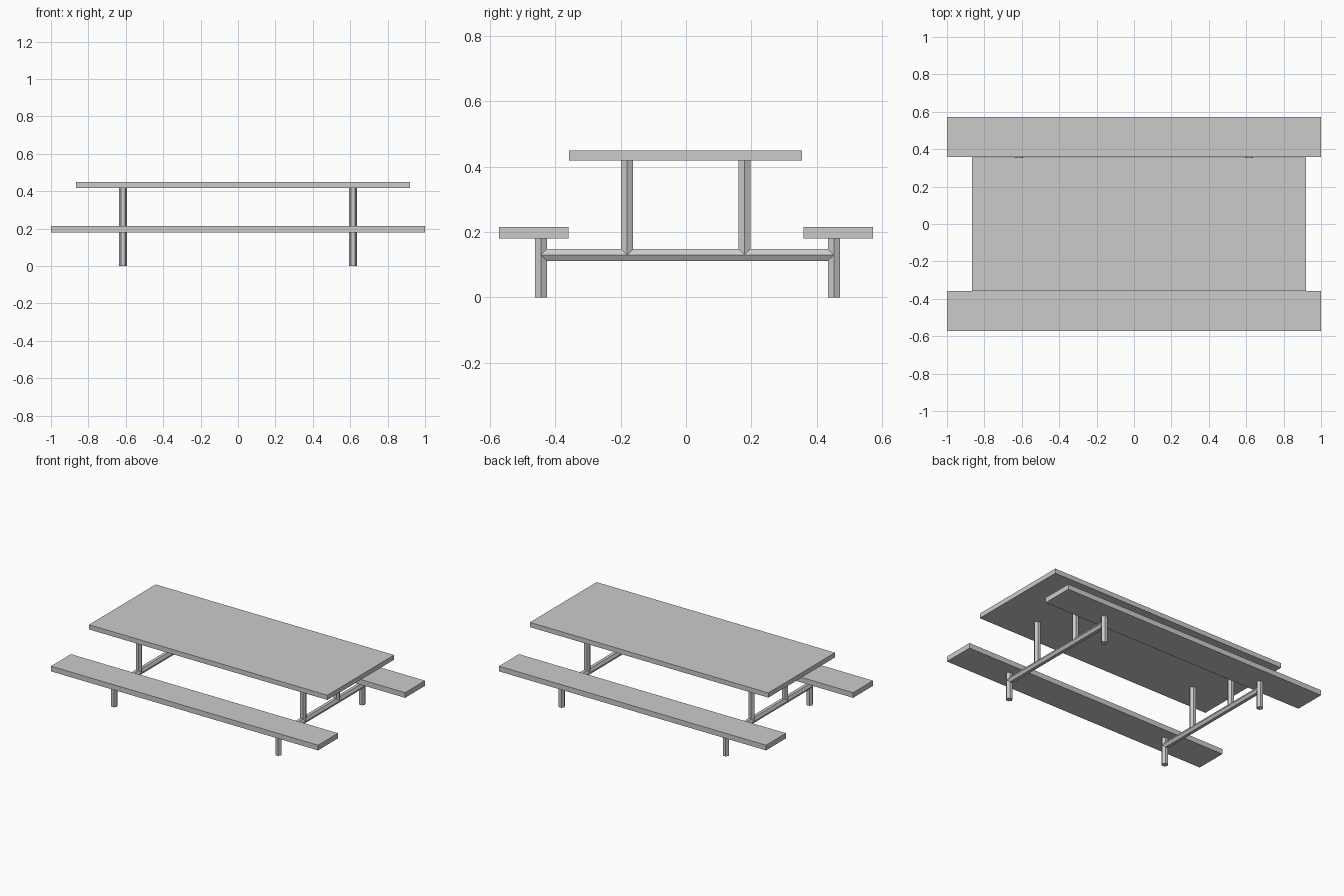
import bpy
from math import pi

if "Cube" in bpy.data.objects:
    bpy.data.objects.remove(bpy.data.objects["Cube"])

R = 0.0213  # corner radius of the hexagonal tubes


def board(name, x0, x1, y0, y1, z0, z1):
    bpy.ops.mesh.primitive_cube_add(
        size=1, location=((x0 + x1) / 2, (y0 + y1) / 2, (z0 + z1) / 2))
    ob = bpy.context.object
    ob.name = name
    ob.scale = (x1 - x0, y1 - y0, z1 - z0)
    bpy.ops.object.transform_apply(location=False, rotation=False, scale=True)
    return ob


def tube(name, location, length, along_y=False):
    # six sides with a corner pointing along x
    bpy.ops.mesh.primitive_cylinder_add(
        vertices=6, radius=R, depth=length, location=(0, 0, 0),
        rotation=(0, 0, pi / 2))
    ob = bpy.context.object
    ob.name = name
    bpy.ops.object.transform_apply(location=False, rotation=True, scale=False)
    if along_y:
        ob.rotation_euler = (pi / 2, 0, 0)
    ob.location = location
    return ob


# table top and the two benches
board("table_top", -0.865, 0.92, -0.358, 0.355, 0.418, 0.45)
board("front_bench", -1, 1, -0.572, -0.359, 0.18, 0.215)
board("back_bench", -1, 1, 0.359, 0.572, 0.18, 0.215)

# tube frame at each end
for side, x in (("left", -0.616), ("right", 0.614)):
    for end, y_leg, y_post in (("front", -0.444, -0.18), ("back", 0.452, 0.179)):
        tube(f"{side}_{end}_leg", (x, y_leg, 0.09), 0.18)
        tube(f"{side}_{end}_post", (x, y_post, 0.274), 0.288)
    tube(f"{side}_cross_bar", (x, 0.004, 0.13), 0.896, along_y=True)
